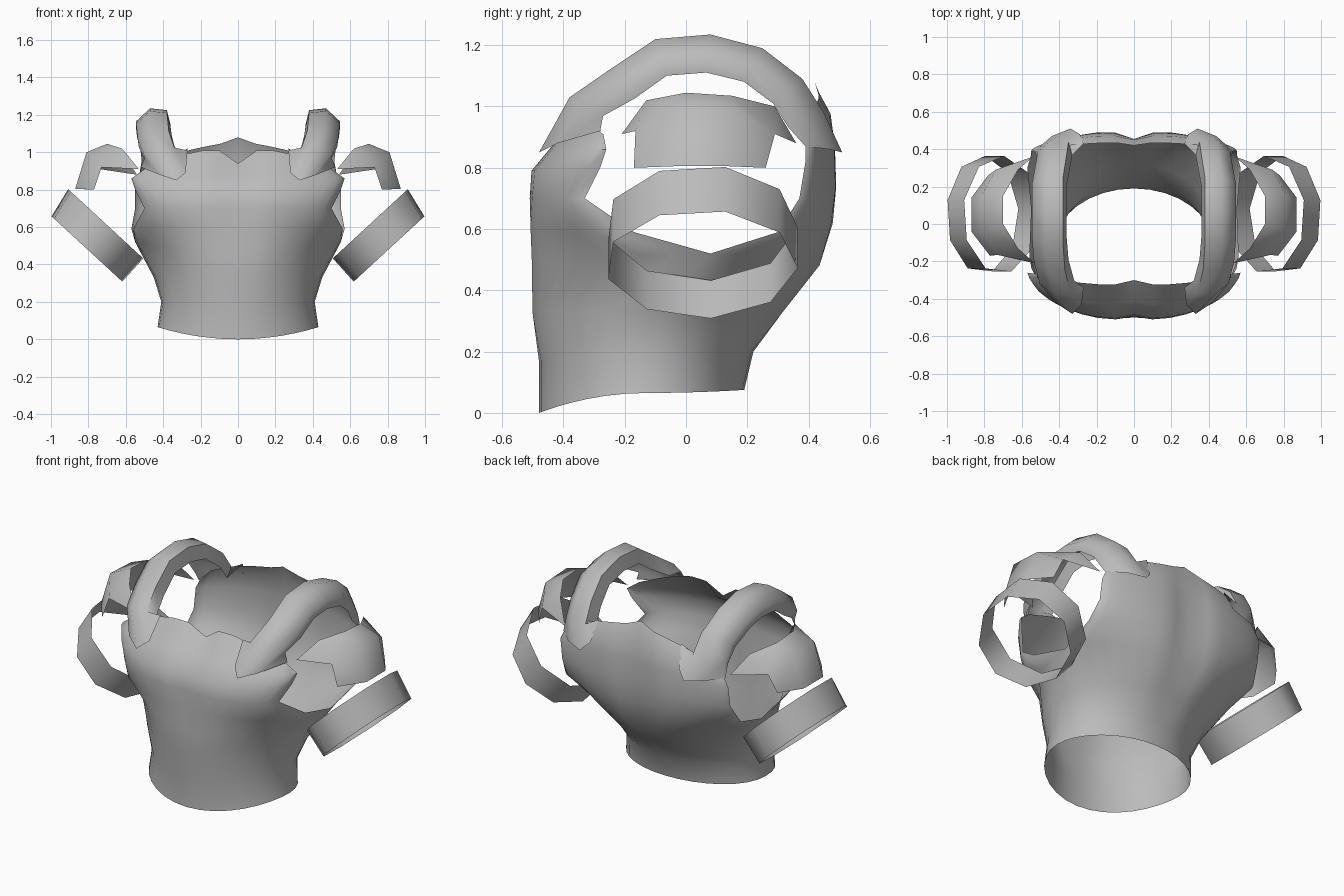
import bpy, bmesh
from math import sin, cos, pi
from mathutils import Vector

cube = bpy.data.objects.get("Cube")
if cube:
    bpy.data.objects.remove(cube)

grey = bpy.data.materials.new("plain grey")
grey.use_nodes = True
COLOUR = (0.5, 0.5, 0.5, 1)
grey.diffuse_color = COLOUR
grey.node_tree.nodes["Principled BSDF"].inputs["Base Color"].default_value = COLOUR


def build(name, strips, closed=False, corners=()):
    """Skin each strip (a list of point rows), weld, mirror across x and smooth."""
    bm = bmesh.new()
    for rows in strips:
        grid = [[bm.verts.new(p) for p in row] for row in rows]
        count = len(grid[0])
        for low, high in zip(grid, grid[1:]):
            for i in range(count if closed else count - 1):
                j = (i + 1) % count
                bm.faces.new((low[i], low[j], high[j], high[i]))
    for corner in corners:
        bm.faces.new([bm.verts.new(p) for p in corner])
    bmesh.ops.remove_doubles(bm, verts=bm.verts, dist=0.002)
    bmesh.ops.recalc_face_normals(bm, faces=bm.faces)
    mesh = bpy.data.meshes.new(name)
    bm.to_mesh(mesh)
    bm.free()
    mesh.materials.append(grey)
    obj = bpy.data.objects.new(name, mesh)
    bpy.context.collection.objects.link(obj)
    obj.modifiers.new("mirror", "MIRROR").use_clip = True
    bpy.ops.object.select_all(action="DESELECT")
    obj.select_set(True)
    bpy.context.view_layer.objects.active = obj
    bpy.ops.object.shade_smooth_by_angle(angle=pi / 3)


# Torso: each row sweeps from the centre line to the side or armhole edge
def panel_row(centre, edge, bulge, hump=0, columns=8):
    yc, zc = centre
    ex, ey, ez = edge
    side = 1 if yc > 0 else -1
    row = []
    for i in range(columns + 1):
        a = pi / 2 * i / columns
        s = sin(a)
        wave = sin(pi * s ** 0.6)
        row.append((ex * s, yc + (ey - yc) * (1 - cos(a)) + side * bulge * wave,
                    zc + (ez - zc) * s * s + hump * wave))
    return row


waist_edges = [(0.43, -0.13, 0.065), (0.41, -0.12, 0.2), (0.45, -0.08, 0.33), (0.55, 0.08, 0.52)]
front_edges = waist_edges + [(0.56, -0.17, 0.59), (0.5, -0.33, 0.7), (0.55, -0.28, 0.8),
                             (0.57, -0.26, 0.86), (0.5, -0.27, 0.91)]
back_edges = waist_edges + [(0.57, 0.3, 0.59), (0.55, 0.37, 0.7), (0.55, 0.39, 0.82),
                            (0.52, 0.39, 0.88), (0.46, 0.4, 0.94)]
front_centre = [(-0.48, 0), (-0.48, 0.17), (-0.5, 0.33), (-0.5, 0.48), (-0.495, 0.6),
                (-0.49, 0.7), (-0.485, 0.79), (-0.41, 0.88), (-0.3, 0.94)]
back_centre = [(0.19, 0.075), (0.22, 0.2), (0.31, 0.33), (0.41, 0.48), (0.44, 0.62),
               (0.455, 0.74), (0.455, 0.87), (0.45, 0.98), (0.42, 1.08)]
front_bulge = [0, 0, 0.01, 0.015, 0.02, 0.025, 0.025, 0.025, 0.025]
back_bulge = [0, 0, 0.015, 0.035, 0.045, 0.04, 0.035, 0.025, 0.015]
front = [panel_row(*row) for row in zip(front_centre, front_edges, front_bulge, [0] * 8 + [0.075])]
back = [panel_row(*row) for row in zip(back_centre, back_edges, back_bulge, [0] * 8 + [-0.03])]
build("torso", [front, back])

# Shoulder straps: a curved section swept over an arch, with flared, pointed ends
arch = [(0.39, -0.38, 1.03), (0.42, -0.25, 1.12), (0.43, -0.1, 1.22), (0.43, 0.08, 1.235),
        (0.43, 0.25, 1.19), (0.41, 0.38, 1.09), (0.4, 0.45, 0.98)]
section = [(-0.07, 0.09), (-0.05, 0.01), (0.04, 0), (0.115, 0.07), (0.11, 0.125)]
front_end = [(0.27, -0.34, 1.01), (0.28, -0.43, 0.89), (0.33, -0.48, 0.85),
             (0.42, -0.42, 0.88), (0.52, -0.28, 0.92)]
back_end = [(0.27, 0.43, 1.02), (0.29, 0.48, 0.9), (0.34, 0.51, 0.85),
            (0.44, 0.47, 0.86), (0.53, 0.39, 0.87)]
hub = Vector((0, 0.03, 0.8))
strap = [front_end]
for point in arch:
    p = Vector(point)
    inward = hub - p
    inward.x = 0
    inward.normalize()
    strap.append([p + Vector((dx, 0, 0)) + inward * depth for dx, depth in section])
build("shoulder_straps", [strap + [back_end]])

# Shoulder caps: an upper band with pointed corners and a lower flap
rim = [(0.62, -0.13, 1.02), (0.7, 0, 1.045), (0.7, 0.15, 1.035), (0.62, 0.29, 1.0)]
bend = [(0.73, -0.165, 0.92), (0.81, -0.04, 1.0), (0.81, 0.16, 0.99), (0.74, 0.29, 0.91)]
hem = [(0.77, -0.17, 0.8), (0.87, -0.04, 0.805), (0.87, 0.14, 0.805), (0.78, 0.26, 0.8)]
points = [((0.53, -0.21, 0.91), rim[0], bend[0]), ((0.54, 0.36, 0.88), rim[-1], bend[-1])]
build("shoulder_caps", [[rim, bend, hem]], corners=points)

# Arm bands: nine-sided hoops tilted along the arm
across = Vector((0.735, 0, 0.678))
hoops = []
for centre, radius in (((0.81, 0.05, 0.485), 0.262), ((0.71, 0.05, 0.62), 0.278)):
    hoops.append([Vector(centre) - across * radius * cos(a) + Vector((0, 0.315 * sin(a), 0))
                  for a in (2 * pi * i / 9 + 0.1 for i in range(9))])
build("arm_bands", [hoops], closed=True)
